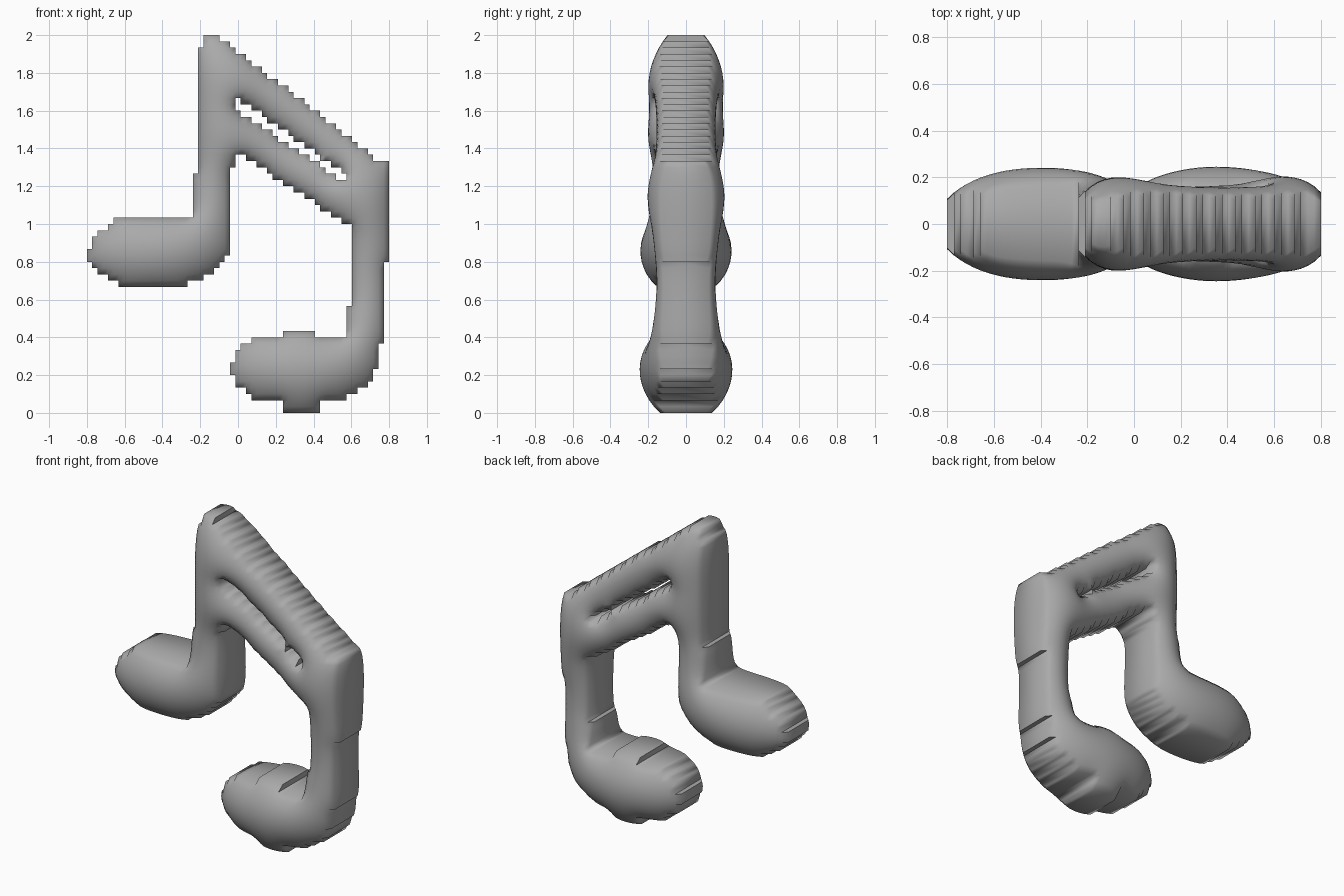
import bpy, bmesh, math

if "Cube" in bpy.data.objects:
    bpy.data.objects.remove(bpy.data.objects["Cube"], do_unlink=True)

COLS, ROWS = 57, 60
DX, DZ = 1.6 / COLS, 2 / ROWS
SLIP, PUFF = 0.055, 2.5          # fullness of the rim, strength of the swelling

# Flat outlines of the parts (x, z)
left_head = [(-.82, .83), (-.785, .88), (-.74, .95), (-.69, .985), (-.635, 1.035), (-.15, 1.035),
             (-.05, .84), (-.1, .77), (-.18, .72), (-.3, .67), (-.61, .67), (-.72, .735)]
left_stem = [(-.235, .9), (-.235, 1.27), (-.208, 1.27), (-.208, 1.935), (-.18, 1.935),
             (-.18, 2), (-.11, 2), (-.02, 1.93), (-.02, 1.3), (-.05, 1.3), (-.05, .84)]
right_head = [(-.05, .22), (-.03, .28), (.02, .35), (.1, .4), (.65, .4), (.738, .3),
              (.738, .235), (.7, .16), (.55, .07), (.1, .07), (0, .14)]
head_bulge = [(.235, 0), (.235, .435), (.4, .435), (.43, .2), (.43, 0)]
right_stem = [(.575, .2), (.575, .57), (.6, .57), (.6, 1.4), (.7, 1.337), (.81, 1.337),
              (.81, .8), (.766, .8), (.766, .37), (.738, .37), (.738, .235)]
upper_beam = [(-.11, 2), (.73, 1.345), (.6, 1.24), (-.03, 1.69)]
lower_beam = [(-.05, 1.63), (.5, 1.265), (.62, 1.21), (.62, .965), (-.05, 1.415)]
PARTS = [left_head, left_stem, right_head, head_bulge, right_stem, upper_beam, lower_beam]


def inside(x, z, outline):
    hit = False
    for (ax, az), (bx, bz) in zip(outline, outline[1:] + outline[:1]):
        if (az > z) != (bz > z) and x < ax + (z - az) * (bx - ax) / (bz - az):
            hit = not hit
    return hit


def corners(i, j):
    return [(i, j), (i + 1, j), (i + 1, j + 1), (i, j + 1)]


# Stepped silhouette from the union of the parts
cells = {(i, j) for i in range(COLS) for j in range(ROWS)
         if any(inside(-.8 + (i + .5) * DX, (j + .5) * DZ, p) for p in PARTS)}
points = sorted({p for c in cells for p in corners(*c)})
links = {p: set() for p in points}
for c in cells:
    ring = corners(*c)
    for a, b in zip(ring, ring[1:] + ring[:1]):
        links[a].add(b)
        links[b].add(a)

# Inflate: membrane that leaks away along the rim, so tips and edges stay thin
lift = dict.fromkeys(points, 0.0)
stencil = {}
for i, j in points:
    pull, total = [], 0
    for q, d in (((i - 1, j), DX), ((i + 1, j), DX), ((i, j - 1), DZ), ((i, j + 1), DZ)):
        if q in links[i, j]:
            pull.append((q, 1 / d ** 2))
            total += 1 / d ** 2
        else:
            total += 1 / (d * SLIP)
    stencil[i, j] = pull, total
for _ in range(400):
    for p, (pull, total) in stencil.items():
        goal = (sum(w * lift[q] for q, w in pull) + 1) / total
        lift[p] += 1.7 * (goal - lift[p])
half = {p: math.sqrt(PUFF * max(u, 0)) for p, u in lift.items()}

# Front skin, back skin and the stepped wall between them
bm = bmesh.new()
front = {(i, j): bm.verts.new((-.8 + i * DX, -half[i, j], j * DZ)) for i, j in points}
back = {(i, j): bm.verts.new((-.8 + i * DX, half[i, j], j * DZ)) for i, j in points}
for i, j in sorted(cells):
    ring = corners(i, j)
    bm.faces.new([front[p] for p in ring])
    bm.faces.new([back[p] for p in reversed(ring)])
    sides = [(i, j - 1), (i + 1, j), (i, j + 1), (i - 1, j)]
    for k, side in enumerate(sides):
        if side not in cells:
            a, b = ring[k], ring[(k + 1) % 4]
            bm.faces.new([front[b], front[a], back[a], back[b]])
mesh = bpy.data.meshes.new("beamed_music_note")
bm.to_mesh(mesh)
bm.free()

# Single grey material
grey = bpy.data.materials.new("plain_grey")
grey.use_nodes = True
colour = (.4, .4, .4, 1)
grey.diffuse_color = colour
grey.node_tree.nodes["Principled BSDF"].inputs["Base Color"].default_value = colour
mesh.materials.append(grey)

note = bpy.data.objects.new("beamed_music_note", mesh)
bpy.context.collection.objects.link(note)
bpy.ops.object.select_all(action="DESELECT")
note.select_set(True)
bpy.context.view_layer.objects.active = note
bpy.ops.object.shade_smooth_by_angle(angle=math.radians(75))
